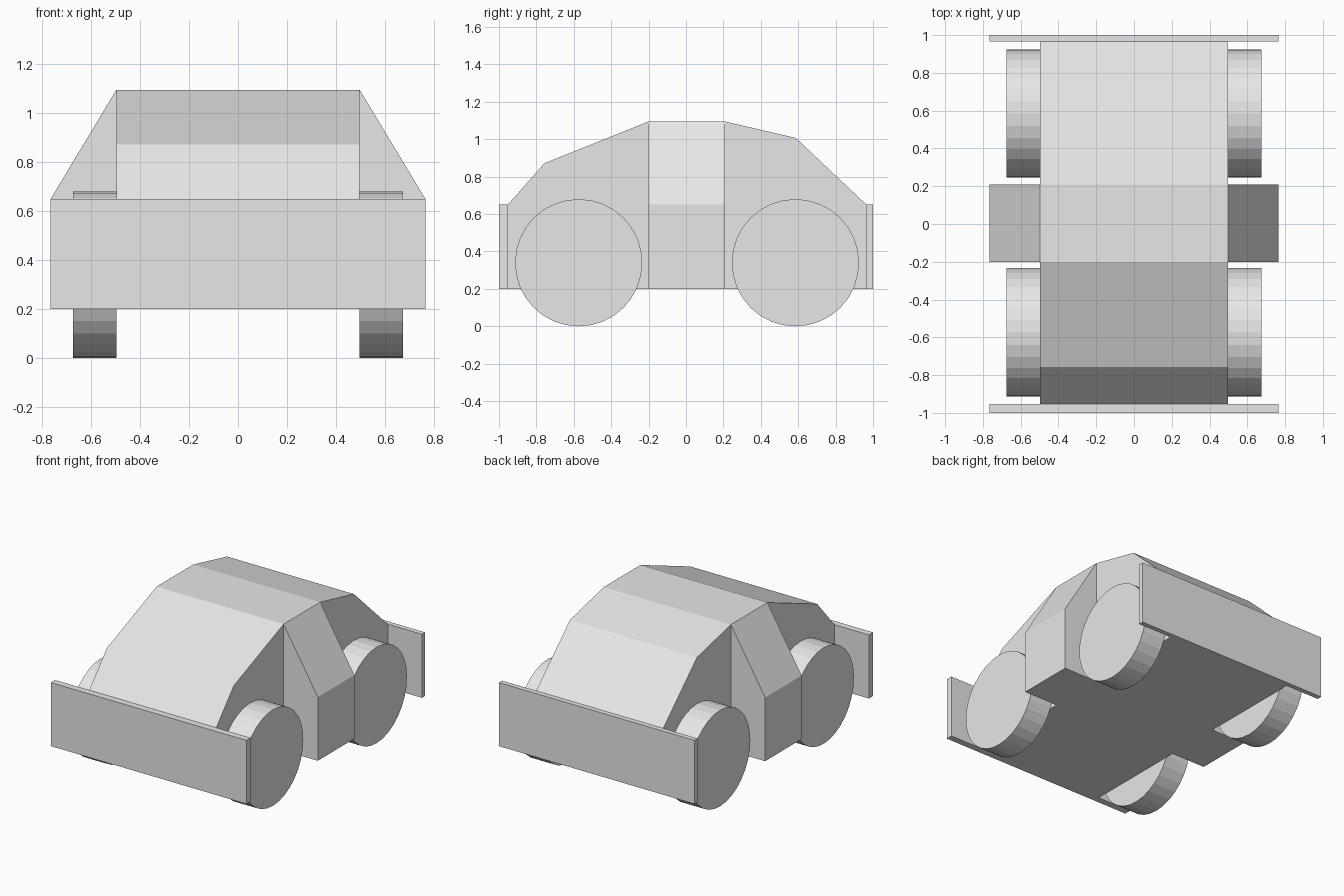
import bpy
import bmesh
from math import pi
from mathutils import Matrix, Vector

cube = bpy.data.objects.get("Cube")
if cube:
    bpy.data.objects.remove(cube, do_unlink=True)

grey = bpy.data.materials.new("plain_grey")
grey.use_nodes = True
colour = (0.8, 0.8, 0.8, 1)
grey.diffuse_color = colour
grey.node_tree.nodes["Principled BSDF"].inputs["Base Color"].default_value = colour


def finish(name, bm):
    bmesh.ops.recalc_face_normals(bm, faces=bm.faces)
    mesh = bpy.data.meshes.new(name)
    bm.to_mesh(mesh)
    bm.free()
    mesh.materials.append(grey)
    obj = bpy.data.objects.new(name, mesh)
    bpy.context.collection.objects.link(obj)
    return obj


def prism(name, outline, offset):
    """Closed solid: a flat outline extruded along an offset."""
    bm = bmesh.new()
    face = bm.faces.new([bm.verts.new(p) for p in outline])
    made = bmesh.ops.extrude_face_region(bm, geom=[face], use_keep_orig=True)
    verts = [g for g in made["geom"] if isinstance(g, bmesh.types.BMVert)]
    bmesh.ops.translate(bm, verts=verts, vec=Vector(offset))
    return finish(name, bm)


def wheel(name, x, y):
    bm = bmesh.new()
    place = Matrix.Translation((x, y, RADIUS)) @ Matrix.Rotation(pi / 2, 4, "Y")
    bmesh.ops.create_cone(bm, cap_ends=True, segments=32, radius1=RADIUS,
                          radius2=RADIUS, depth=TREAD, matrix=place)
    return finish(name, bm)


HALF, WIDE = 0.497, 0.765
FLOOR, BELT, ROOF = 0.2, 0.65, 1.095
RADIUS, TREAD = 0.34, 0.178

# Body: side profile drawn across the car
profile = [(-0.953, FLOOR), (-0.953, BELT), (-0.757, 0.872), (-0.2, ROOF),
           (0.208, ROOF), (0.587, 1.007), (0.965, BELT), (0.965, FLOOR)]
prism("body", [(-HALF, y, z) for y, z in profile], (2 * HALF, 0, 0))

# Bumpers: full-width upright slabs
for name, y, depth in (("front_bumper", -1, 0.047), ("rear_bumper", 0.965, 0.035)):
    slab = [(-WIDE, y, FLOOR), (WIDE, y, FLOOR), (WIDE, y, BELT), (-WIDE, y, BELT)]
    prism(name, slab, (0, depth, 0))

# Sloped side sections and wheels on each side
for side, s in (("left", 1), ("right", -1)):
    section = [(HALF, FLOOR), (WIDE, FLOOR), (WIDE, BELT), (HALF, ROOF)]
    prism(side + "_side", [(s * x, -0.2, z) for x, z in section], (0, 0.408, 0))
    for end, y in (("front", -0.574), ("rear", 0.585)):
        wheel(f"{end}_{side}_wheel", s * (HALF + TREAD / 2), y)
